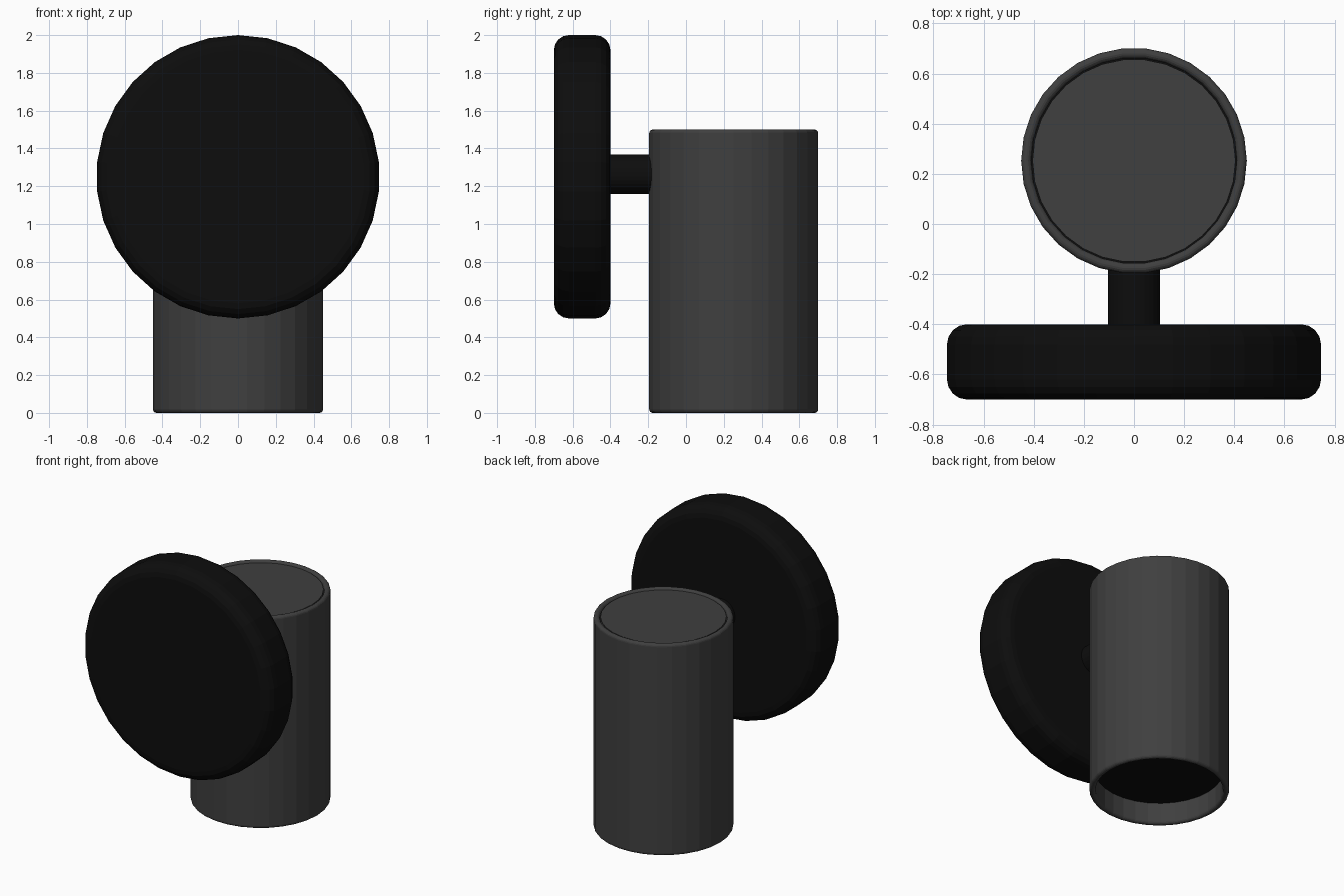
import bpy, bmesh, math
from mathutils import Matrix

if "Cube" in bpy.data.objects:
    bpy.data.objects.remove(bpy.data.objects["Cube"])

SIDES = 30


def material(name, v):
    m = bpy.data.materials.new(name)
    m.diffuse_color = (v, v, v, 1)
    m.use_nodes = True
    m.node_tree.nodes["Principled BSDF"].inputs["Base Color"].default_value = m.diffuse_color
    return m


def arc(cr, cz, rad, a0, a1, n=4):
    """Rounded profile corner, angles in degrees."""
    return [(cr + rad * math.cos(math.radians(a0 + (a1 - a0) * i / n)),
             cz + rad * math.sin(math.radians(a0 + (a1 - a0) * i / n))) for i in range(n + 1)]


def lathe(name, profile, mat, matrix, closed=False):
    """Revolve an (r, z) profile about z; open profiles get end caps."""
    bm = bmesh.new()
    rings = []
    for r, z in profile:
        rings.append([bm.verts.new((r * math.cos(2 * math.pi * i / SIDES),
                                    r * math.sin(2 * math.pi * i / SIDES), z))
                      for i in range(SIDES)])
    pairs = list(zip(rings, rings[1:] + rings[:1]))
    for a, b in pairs if closed else pairs[:-1]:
        for i in range(SIDES):
            j = (i + 1) % SIDES
            bm.faces.new((a[i], a[j], b[j], b[i]))
    if not closed:
        bm.faces.new(rings[0][::-1])
        bm.faces.new(rings[-1])
    bmesh.ops.recalc_face_normals(bm, faces=bm.faces)
    bm.transform(matrix)
    me = bpy.data.meshes.new(name)
    bm.to_mesh(me)
    bm.free()
    me.materials.append(mat)
    ob = bpy.data.objects.new(name, me)
    bpy.context.collection.objects.link(ob)
    return ob


black = material("black", 0.004)
grey = material("dark_grey", 0.05)

# Axis along y, with a vertex of the polygon pointing straight up
along_y = Matrix.Rotation(math.radians(-90), 4, 'X') @ Matrix.Rotation(math.radians(90), 4, 'Z')
upright = Matrix.Translation((0, 0.2525, 0))

# Round wall plate with rounded rim
plate = arc(0.67, 0.08, 0.08, -90, 0) + arc(0.67, 0.22, 0.08, 0, 90)
lathe("wall_plate", plate, black, Matrix.Translation((0, -0.70, 1.25)) @ along_y)

# Short arm from plate to shade
lathe("arm", [(0.105, 0), (0.105, 0.25)], black,
      Matrix.Translation((0, -0.42, 1.263)) @ along_y)

# Tubular shade with rounded lips
R, IN, H, B = 0.45, 0.41, 1.5, 0.0195
tube = (arc(IN + B, B, B, 180, 270) + arc(R - B, B, B, 270, 360)
        + arc(R - B, H - B, B, 0, 90) + arc(IN + B, H - B, B, 90, 180))
lathe("shade", tube, grey, upright, closed=True)

# Lid set just below the top lip, and recessed dark lens at the bottom
lathe("top_lid", [(0.405, 1.45), (0.405, 1.49)], grey, upright)
lathe("lens", [(0.412, 0.15), (0.412, 0.19)], black, upright)
